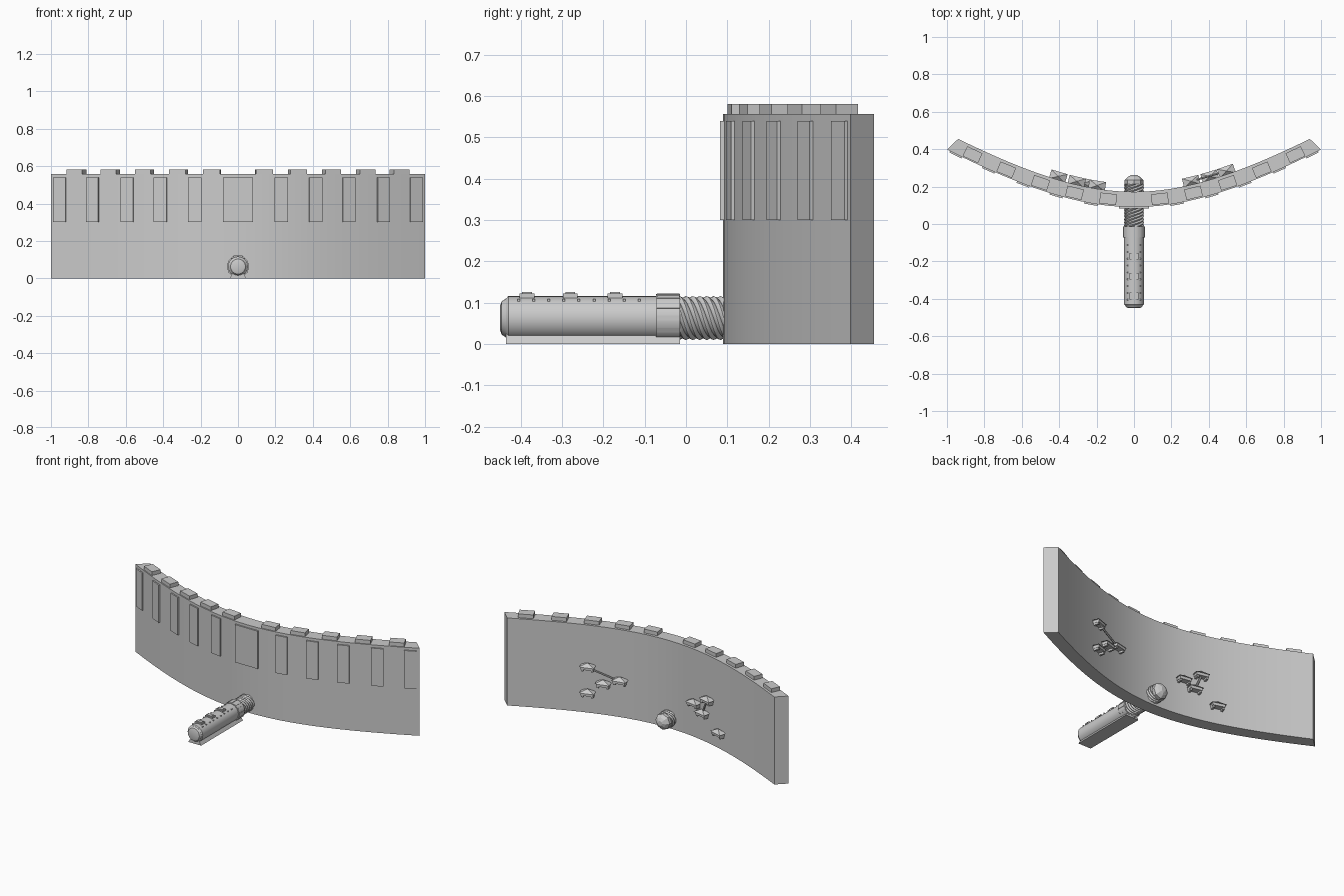
import bpy, bmesh, math
from mathutils import Matrix, Vector

if "Cube" in bpy.data.objects:
    bpy.data.objects.remove(bpy.data.objects["Cube"])


def finish(bm, name, smooth=None):
    bmesh.ops.recalc_face_normals(bm, faces=bm.faces)
    me = bpy.data.meshes.new(name)
    bm.to_mesh(me)
    bm.free()
    ob = bpy.data.objects.new(name, me)
    bpy.context.collection.objects.link(ob)
    if smooth:
        bpy.context.view_layer.objects.active = ob
        ob.select_set(True)
        bpy.ops.object.shade_smooth_by_angle(angle=math.radians(smooth))
        ob.select_set(False)
    return ob


def loft(name, rings, smooth=None):
    """Skin closed rings of points and cap both ends."""
    bm = bmesh.new()
    rows = [[bm.verts.new(p) for p in r] for r in rings]
    n = len(rows[0])
    for a, b in zip(rows, rows[1:]):
        for i in range(n):
            bm.faces.new((a[i], a[(i + 1) % n], b[(i + 1) % n], b[i]))
    bm.faces.new(rows[0])
    bm.faces.new(rows[-1])
    return finish(bm, name, smooth)


def box(bm, centre, size, yaw=0):
    bmesh.ops.create_cube(bm, size=1, matrix=Matrix.Translation(centre)
                          @ Matrix.Rotation(yaw, 4, 'Z') @ Matrix.Diagonal((*size, 1)))


AX = 0.063  # height of the handle axis


def lathe(name, prof, n=32, smooth=30):
    return loft(name, [[(r * math.cos(2 * math.pi * i / n), y, AX + r * math.sin(2 * math.pi * i / n))
                        for i in range(n)] for y, r in prof], smooth)


# wall plan curves, t from -1 to 1
def bend(t):
    return (math.sqrt(1 + (t / 0.8) ** 2) - 1) / 0.6008


def front(t):
    return Vector((t, 0.09 + 0.308 * bend(t), 0))


def back(t):
    return Vector((0.94 * t, 0.172 + 0.283 * bend(t), 0))


def yaw(x):
    d = front(x + 0.01) - front(x - 0.01)
    return math.atan2(d.y, d.x)


# curved wall
H = 0.557
N = 28
rings = []
for i in range(N + 1):
    t = -1 + 2 * i / N
    f, b = front(t), back(t)
    rings.append([(f.x, f.y, 0), (b.x, b.y, 0), (b.x, b.y, H), (f.x, f.y, H)])
loft("curved_wall", rings, 15)

# raised panels on the front face
bm = bmesh.new()
for x, w in [(0, 0.16)] + [(s * c, 0.072) for c in (0.23, 0.415, 0.592, 0.777, 0.952) for s in (-1, 1)]:
    p = front(x)
    box(bm, (p.x, p.y, 0.42), (w, 0.016, 0.24), yaw(x))
finish(bm, "front_panels")

# merlons along the top
bm = bmesh.new()
for c in (0.138, 0.318, 0.5, 0.683, 0.863):
    for s in (-1, 1):
        x = s * c
        p = front(x).lerp(back(x), 0.45)
        box(bm, (x, p.y - (p.x - x) * math.tan(yaw(x)), H + 0.009), (0.09, 0.058, 0.03), yaw(x))
finish(bm, "merlons")

# small hipped ledges on the rear face
bm = bmesh.new()
ledges = [(0.5, 0.295), (0.31, 0.235), (0.41, 0.2), (0.5, 0.13),
          (-0.2, 0.222), (-0.31, 0.278), (-0.27, 0.18), (-0.41, 0.105)]
spots = []
for x, z in ledges:
    p, a = back(x / 0.94), yaw(x)
    c = p + Vector((-math.sin(a), math.cos(a), 0)) * 0.018
    c.z = z
    spots.append(c)
    box(bm, c, (0.075, 0.04, 0.018), a)
    bmesh.ops.create_cone(bm, cap_ends=True, segments=4, radius1=0.7071, radius2=0.02, depth=1,
                          matrix=Matrix.Translation(c + Vector((0, 0, 0.019))) @ Matrix.Rotation(a, 4, 'Z')
                          @ Matrix.Diagonal((0.09, 0.05, 0.022, 1)) @ Matrix.Rotation(math.pi / 4, 4, 'Z'))
    # little feet under each ledge
    for s in (-1, 1):
        foot = c + Vector((math.cos(a), math.sin(a), 0)) * 0.03 * s
        foot.z -= 0.014
        box(bm, foot, (0.012, 0.03, 0.014), a)
finish(bm, "rear_ledges")

# slanting struts linking two pairs of ledges
bm = bmesh.new()
for i, j in ((0, 1), (5, 6)):
    d = spots[j] - spots[i]
    bmesh.ops.create_cone(bm, cap_ends=True, segments=6, radius1=0.006, radius2=0.006, depth=d.length,
                          matrix=Matrix.Translation((spots[i] + spots[j]) / 2)
                          @ d.to_track_quat('Z', 'Y').to_matrix().to_4x4())
finish(bm, "ledge_struts")

# handle barrel, collar and rounded end
lathe("handle", [(-0.436, 0.046), (-0.43, 0.053), (-0.02, 0.053)])
lathe("end_cap", [(-0.45, 0.028), (-0.446, 0.04), (-0.436, 0.047), (-0.42, 0.047)])
lathe("collar", [(-0.072, 0.054), (-0.072, 0.058), (-0.014, 0.058), (-0.014, 0.045)])

# raised grip ribs around the collar
bm = bmesh.new()
for i in range(12):
    m = Matrix.Translation((0, 0, AX)) @ Matrix.Rotation(i * math.pi / 6, 4, 'Y')
    bmesh.ops.create_cube(bm, size=1, matrix=m @ Matrix.Translation((0, -0.043, 0.0575))
                          @ Matrix.Diagonal((0.012, 0.055, 0.004, 1)))
finish(bm, "collar_ribs")

# flared base rail under the handle
loft("base_rail", [[(-0.045, y, 0), (0.045, y, 0), (0.03, y, 0.025), (-0.03, y, 0.025)]
                   for y in (-0.435, -0.015)])

# top studs with side pins
bm = bmesh.new()
for y in (-0.385, -0.28, -0.172):
    box(bm, (0, y, 0.117), (0.05, 0.036, 0.01))
    box(bm, (0, y, 0.122), (0.036, 0.024, 0.008))
for i in range(9):
    for s in (-1, 1):
        box(bm, (s * 0.033, -0.405 + i * 0.0365, 0.106), (0.008, 0.006, 0.006))
finish(bm, "top_studs")

# six-start screw thread through the wall
rings = []
for k in range(79):
    y = -0.02 + 0.235 * k / 78
    ring = []
    for i in range(24):
        a = 2 * math.pi * i / 24 - y * math.pi / 0.05
        r = (0.046, 0.051, 0.053, 0.051)[i % 4]
        ring.append((r * math.cos(a), y, AX + r * math.sin(a)))
    rings.append(ring)
loft("screw", rings, 40)

# faceted nut and tip behind the wall
lathe("nut", [(0.205, 0.04), (0.215, 0.05), (0.235, 0.05), (0.252, 0.034), (0.262, 0.015)], 8, None)
